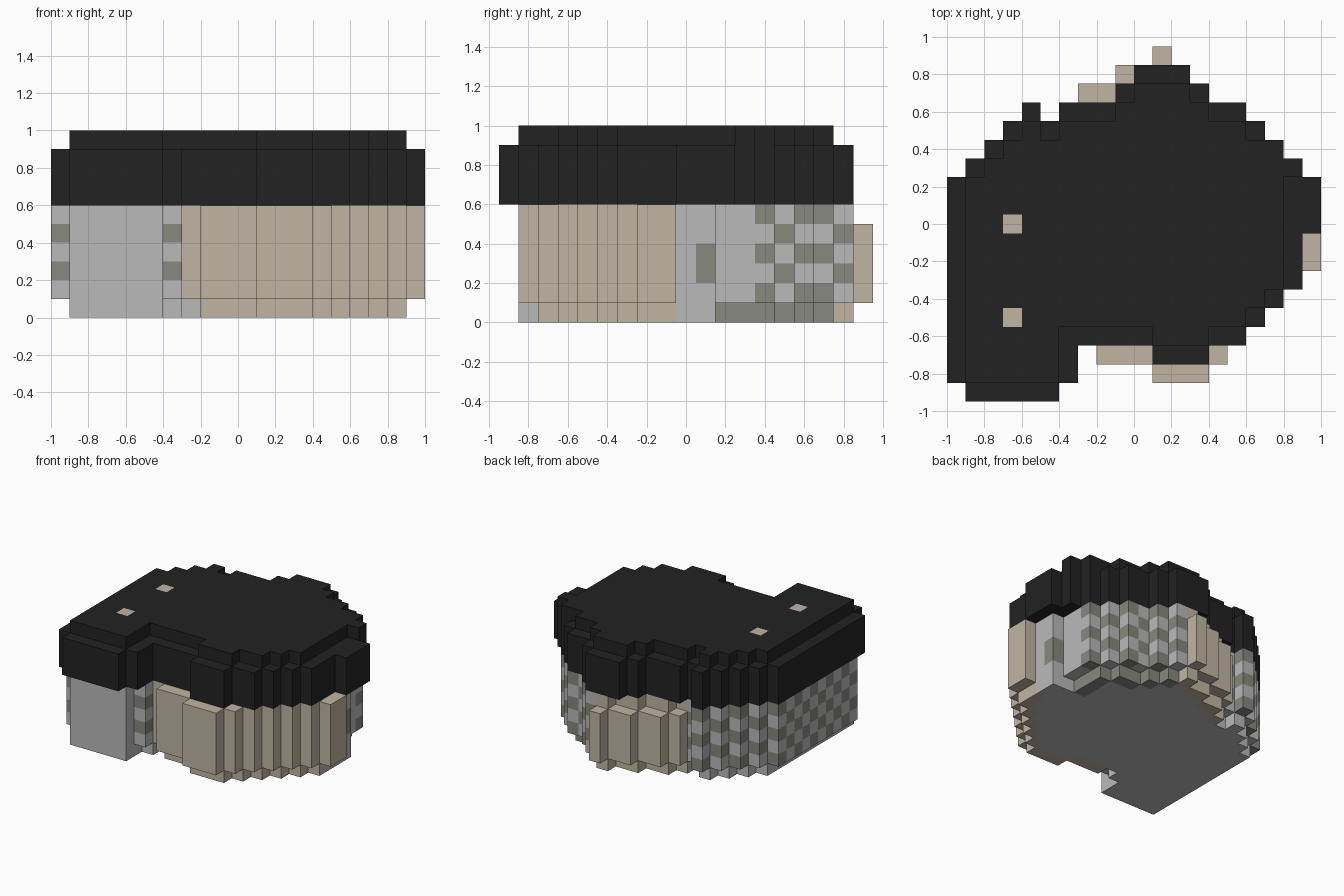
import bpy, bmesh
from mathutils import Vector

cube = bpy.data.objects.get("Cube")
if cube:
    bpy.data.objects.remove(cube, do_unlink=True)

CELL = 0.1
ORIGIN = Vector((-1.0, -0.95, 0.0))
BLACK, LIGHT, DARK, BEIGE = range(4)


def material(name, rgb):
    m = bpy.data.materials.new(name)
    m.use_nodes = True
    m.diffuse_color = (*rgb, 1)
    m.node_tree.nodes["Principled BSDF"].inputs["Base Color"].default_value = (*rgb, 1)
    return m


MATS = [material("black_roof", (0.016, 0.016, 0.016)),
        material("light_stone", (0.485, 0.49, 0.485)),
        material("dark_stone", (0.242, 0.246, 0.212)),
        material("beige_stone", (0.527, 0.462, 0.361))]


def footprint(starts, ends):
    """Set of floor cells from the front and back row of each column."""
    return {(x, y) for x, (a, b) in enumerate(zip(starts, ends)) for y in range(a, b)}


def shrink(plan):
    steps = ((1, 0), (-1, 0), (0, 1), (0, -1))
    return {(x, y) for x, y in plan if all((x + i, y + j) in plan for i, j in steps)}


def build_blocks(name, cells, colour):
    """Join unit blocks into one mesh, keeping only the outside faces."""
    bm = bmesh.new()
    for c in sorted(cells):
        for axis in range(3):
            for side in (0, 1):
                near = list(c)
                near[axis] += 2 * side - 1
                if tuple(near) in cells:
                    continue
                u, v = (axis + 1) % 3, (axis + 2) % 3
                corners = []
                for a, b in ((0, 0), (1, 0), (1, 1), (0, 1)):
                    p = Vector(c)
                    p[axis] += side
                    p[u] += a
                    p[v] += b
                    corners.append(bm.verts.new(ORIGIN + p * CELL))
                face = bm.faces.new(corners if side else corners[::-1])
                face.material_index = colour(*c)
    bmesh.ops.remove_doubles(bm, verts=bm.verts, dist=0.001)
    mesh = bpy.data.meshes.new(name)
    bm.to_mesh(mesh)
    bm.free()
    for m in MATS:
        mesh.materials.append(m)
    ob = bpy.data.objects.new(name, mesh)
    bpy.context.collection.objects.link(ob)


# Floor plans: first and last row for every column
roof_front = [1, 0, 0, 0, 0, 0, 1, 3, 3, 3, 3, 2, 2, 2, 3, 3, 4, 5, 6, 9]
roof_back = [12, 13, 14, 15, 16, 15, 16, 16, 16, 17, 18, 18, 18, 17, 16, 16, 15, 14, 13, 12]
wall_front = [2, 1, 1, 1, 1, 1, 2, 3, 2, 2, 2, 1, 1, 1, 2, 3, 4, 5, 6, 7]
wall_back = roof_back[:7] + [17, 17, 18, 18, 19] + roof_back[12:18] + [11, 9]

roof = footprint(roof_front, roof_back)
wall = footprint(wall_front, wall_back)
front_panel = {(x, 1) for x in range(1, 6)}
side_panel = {(18, 9), (18, 10)}
base = shrink(wall) | front_panel | side_panel
floor = shrink(base)

# Upper roof tier steps in, except at the back left corner
upper = {(x, y) for x, y in shrink(roof) if x < 18} | {(18, 12), (17, 13)}
upper -= {(6, 3)}


def roof_colour(x, y, z):
    return BEIGE if z == 9 and x == 3 and y in (4, 9) else BLACK


def wall_colour(x, y, z):
    if z == 0 and (x, y) in floor:
        return LIGHT
    # Beige front curve and back buttress
    if (x >= (8 if z == 0 else 7) and y < 9) or (6 <= x <= 11 and y >= 13):
        return BEIGE
    if (x, y) in front_panel:
        return LIGHT
    # Plain side wall with one dark block
    if x >= 17 and y < 13:
        return DARK if (x, y) == (18, 10) and z in (2, 3) else LIGHT
    # Dark footing, then checkered stone
    if z == 0:
        return DARK if x >= 12 else LIGHT
    return DARK if ((x if x >= 12 else y) + z) % 2 == 0 else LIGHT


# Top row of the back buttress sits one block in
buttress_edge = {(x, wall_back[x] - 1) for x in range(6, 12)}

roof_cells = {(x, y, z) for x, y in roof for z in (6, 7, 8)} | {(x, y, 9) for x, y in upper}
wall_cells = {(x, y, z) for x, y in wall for z in range(1, 6)
              if z < 5 or (x, y) not in buttress_edge}
wall_cells |= {(x, y, 0) for x, y in base}

build_blocks("roof", roof_cells, roof_colour)
build_blocks("walls", wall_cells, wall_colour)
